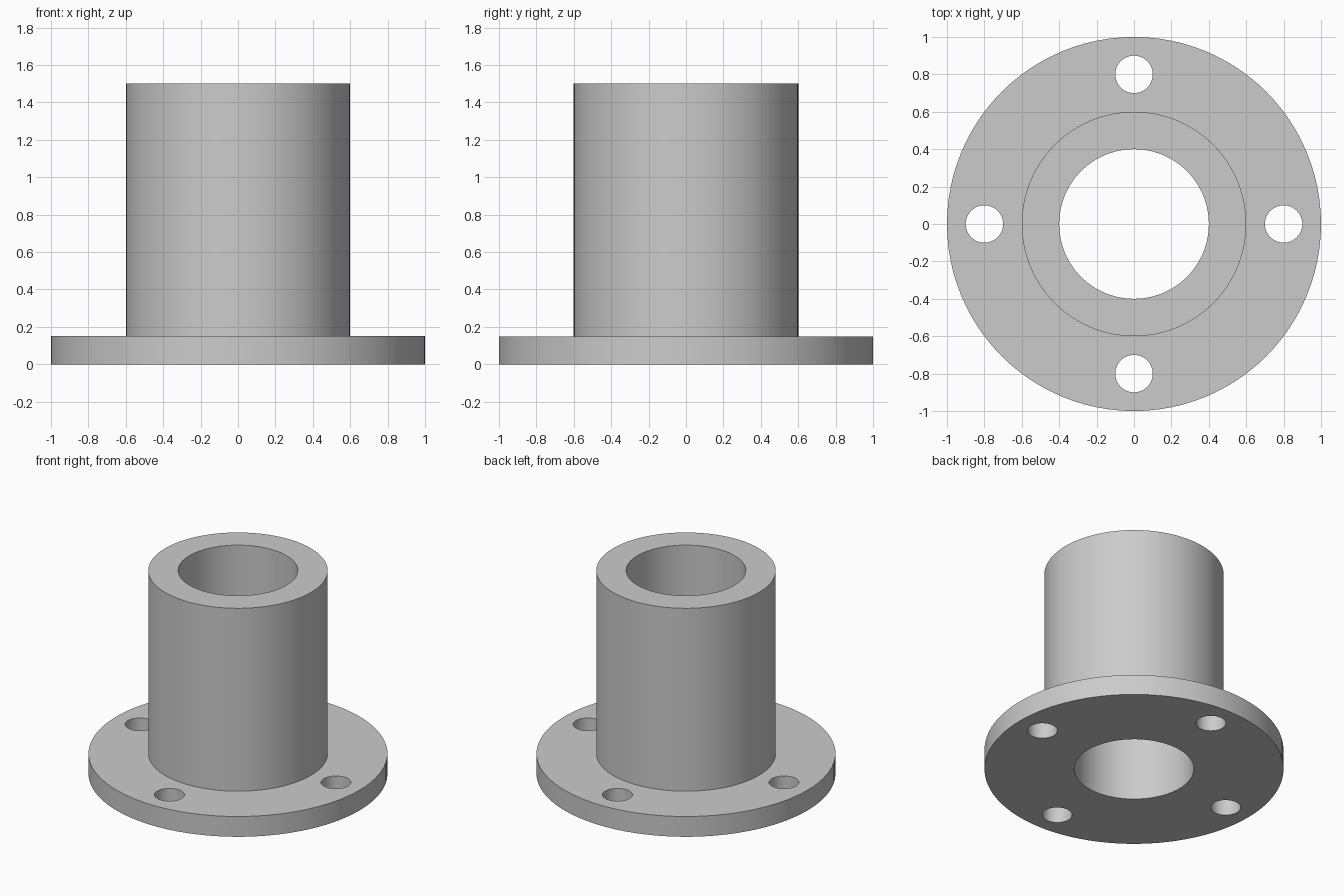
import bpy
import bmesh
import math
from mathutils import Matrix, Vector

cube = bpy.data.objects.get("Cube")
if cube:
    bpy.data.objects.remove(cube, do_unlink=True)

FLANGE_R, TUBE_R, BORE_R = 1.0, 0.6, 0.4
FLANGE_H, HEIGHT = 0.15, 1.5
BOLT_CIRCLE, BOLT_R = 0.8, 0.1


def add_object(name, bm):
    bmesh.ops.recalc_face_normals(bm, faces=bm.faces)
    mesh = bpy.data.meshes.new(name)
    bm.to_mesh(mesh)
    bm.free()
    obj = bpy.data.objects.new(name, mesh)
    bpy.context.collection.objects.link(obj)
    return obj


# Plain grey metal
grey = bpy.data.materials.new("light grey")
grey.use_nodes = True
colour = (0.6, 0.6, 0.6, 1.0)
grey.diffuse_color = colour
grey.node_tree.nodes["Principled BSDF"].inputs["Base Color"].default_value = colour

# Flange, tube and bore turned from one closed profile
profile = [(BORE_R, 0), (FLANGE_R, 0), (FLANGE_R, FLANGE_H),
           (TUBE_R, FLANGE_H), (TUBE_R, HEIGHT), (BORE_R, HEIGHT)]
bm = bmesh.new()
verts = [bm.verts.new((r, 0, z)) for r, z in profile]
edges = [bm.edges.new((v, verts[i - 1])) for i, v in enumerate(verts)]
bmesh.ops.spin(bm, geom=verts + edges, cent=(0, 0, 0), axis=(0, 0, 1),
               angle=math.tau, steps=96, use_merge=True)
bmesh.ops.remove_doubles(bm, verts=bm.verts, dist=1e-4)
flange = add_object("flanged_tube", bm)
flange.data.materials.append(grey)

# Four bolt holes through the flange
bm = bmesh.new()
for i in range(4):
    spot = Matrix.Rotation(i * math.pi / 2, 4, 'Z') @ Vector((BOLT_CIRCLE, 0, FLANGE_H / 2))
    bmesh.ops.create_cone(bm, cap_ends=True, segments=48, radius1=BOLT_R,
                          radius2=BOLT_R, depth=FLANGE_H * 2,
                          matrix=Matrix.Translation(spot))
cutter = add_object("bolt_hole_cutter", bm)
cutter.data.materials.append(grey)
cutter.hide_render = True

cut = flange.modifiers.new("bolt_holes", 'BOOLEAN')
cut.operation = 'DIFFERENCE'
cut.solver = 'EXACT'
cut.object = cutter

bpy.ops.object.select_all(action='DESELECT')
flange.select_set(True)
bpy.context.view_layer.objects.active = flange
bpy.ops.object.modifier_apply(modifier=cut.name)
bpy.data.objects.remove(cutter, do_unlink=True)

# Smooth round walls, crisp rims
bpy.ops.object.shade_smooth_by_angle(angle=math.radians(30))
